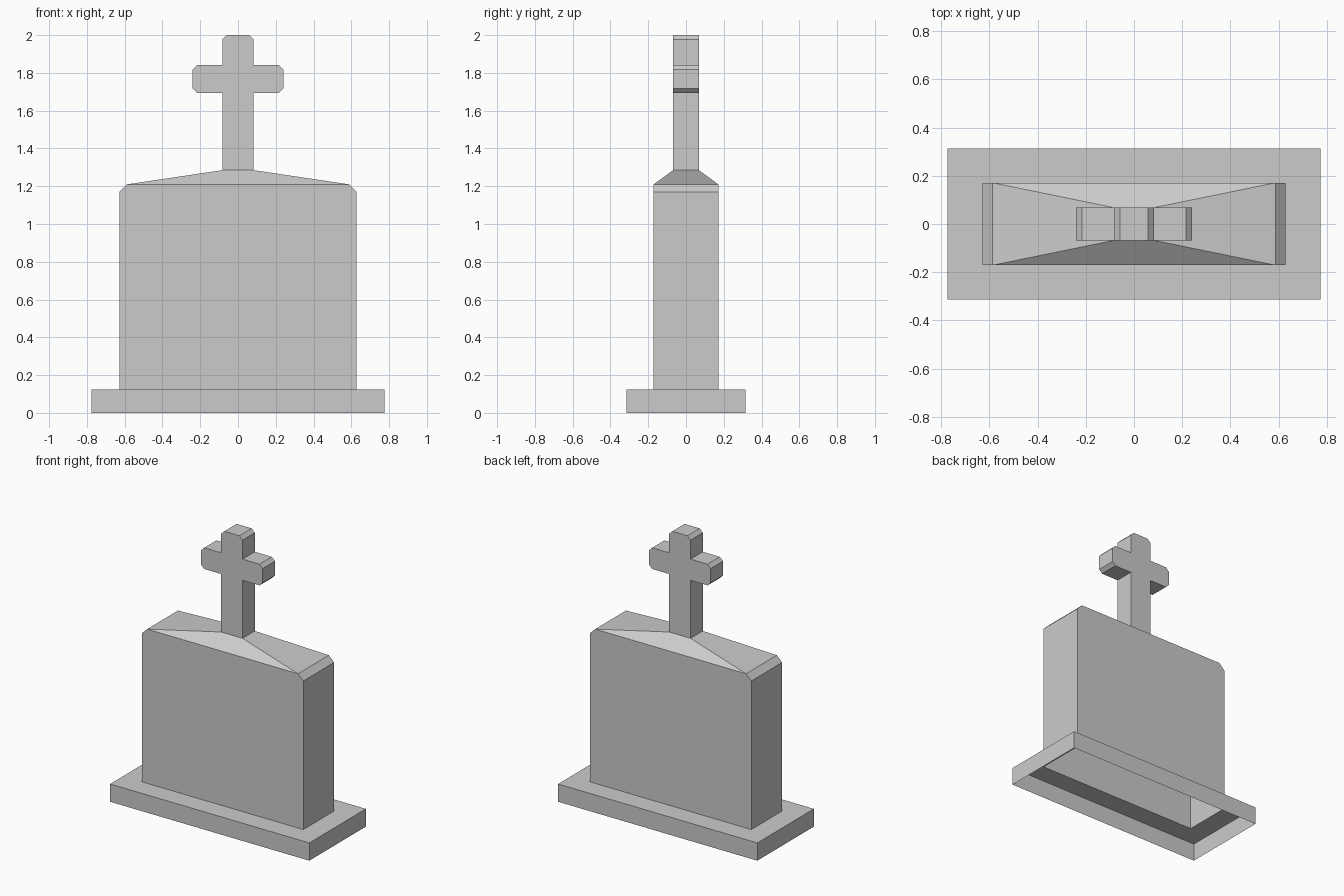
import bpy
import bmesh

cube = bpy.data.objects.get("Cube")
if cube:
    bpy.data.objects.remove(cube, do_unlink=True)

stone = bpy.data.materials.new("pale grey stone")
stone.use_nodes = True
GREY = (0.6, 0.6, 0.6, 1)
stone.diffuse_color = GREY
stone.node_tree.nodes["Principled BSDF"].inputs["Base Color"].default_value = GREY


def finish(name, bm):
    mesh = bpy.data.meshes.new(name)
    bm.to_mesh(mesh)
    bm.free()
    mesh.materials.append(stone)
    obj = bpy.data.objects.new(name, mesh)
    bpy.context.collection.objects.link(obj)
    return obj


def loft(name, rings):
    """Open shell through stacked rectangles (half width, half depth, height)."""
    bm = bmesh.new()
    corners = [(-1, -1), (1, -1), (1, 1), (-1, 1)]
    loops = [[bm.verts.new((sx * w, sy * d, z)) for sx, sy in corners]
             for w, d, z in rings]
    for low, high in zip(loops, loops[1:]):
        for i in range(4):
            j = (i + 1) % 4
            bm.faces.new((low[i], low[j], high[j], high[i]))
    return finish(name, bm)


def extrude_profile(name, half, depth):
    """Mirror a right-hand x/z outline and extrude it through the depth."""
    outline = half + [(-x, z) for x, z in reversed(half)]
    bm = bmesh.new()
    front = [bm.verts.new((x, -depth, z)) for x, z in outline]
    back = [bm.verts.new((x, depth, z)) for x, z in outline]
    bm.faces.new(front)
    bm.faces.new(back[::-1])
    # The last edge is the foot, left open where it meets the slab
    for i in range(len(outline) - 1):
        bm.faces.new((front[i + 1], front[i], back[i], back[i + 1]))
    return finish(name, bm)


BODY_W, BODY_D, BASE_TOP = 0.628, 0.171, 0.125
POST_W, POST_D, POST_FOOT = 0.083, 0.068, 1.285

# Hollow plinth, open underneath, with a ledge around the slab
loft("plinth", [(0.775, 0.314, 0), (0.775, 0.314, BASE_TOP),
                (BODY_W, BODY_D, BASE_TOP)])

# Hollow slab with chamfered shoulders and a hipped top
loft("headstone_slab", [(BODY_W, BODY_D, BASE_TOP), (BODY_W, BODY_D, 1.17),
                        (0.587, BODY_D, 1.21), (POST_W, POST_D, POST_FOOT)])

# Cross with bevelled ends
ARM, LOW, HIGH, TOP, CUT = 0.24, 1.693, 1.842, 2.0, 0.024
extrude_profile("cross", [
    (POST_W, POST_FOOT), (POST_W, LOW), (ARM - CUT, LOW), (ARM, LOW + CUT),
    (ARM, HIGH - CUT), (ARM - CUT, HIGH), (POST_W, HIGH),
    (POST_W, TOP - CUT), (POST_W - CUT, TOP)], POST_D)
